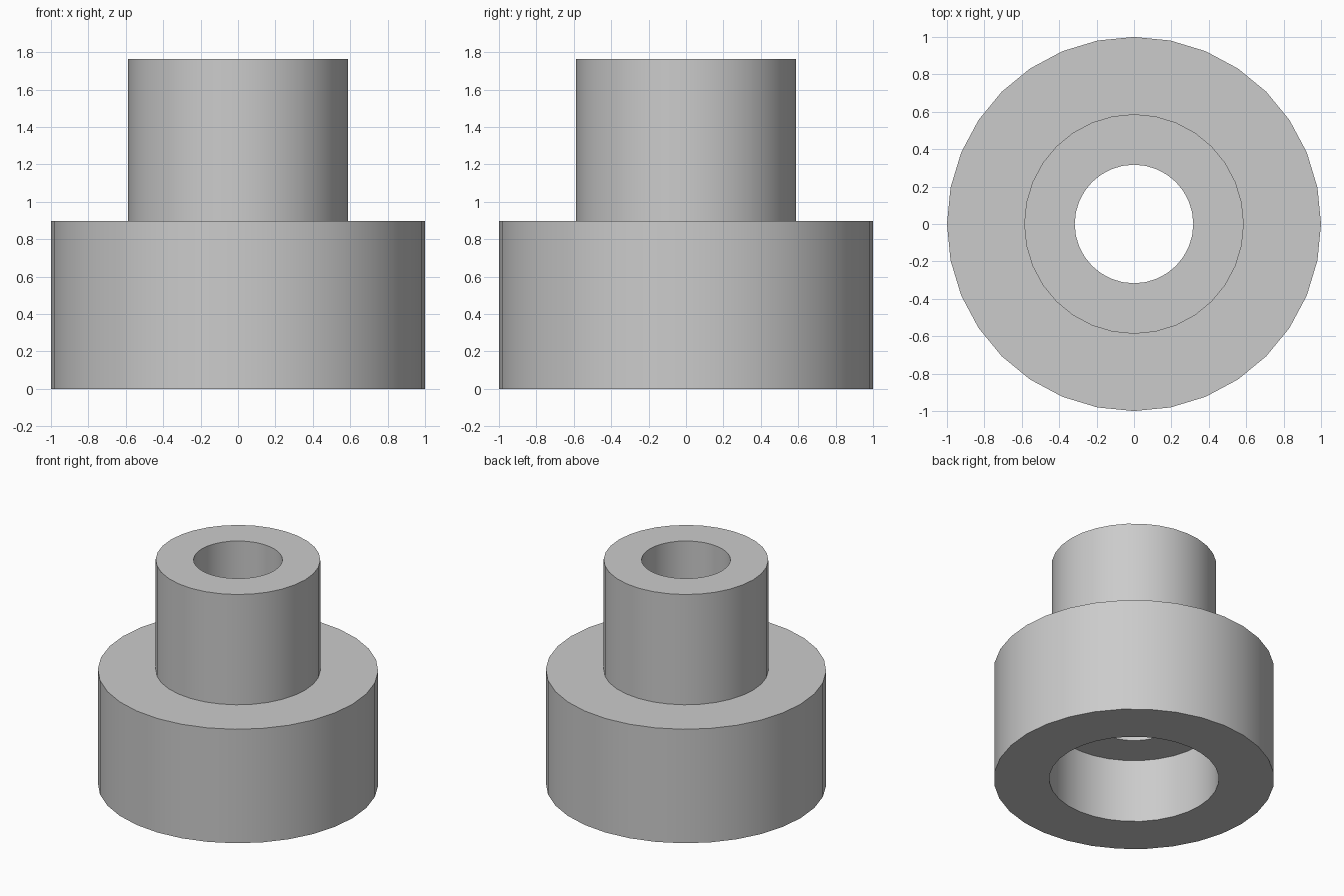
import bpy
import bmesh
import math

cube = bpy.data.objects.get("Cube")
if cube:
    bpy.data.objects.remove(cube, do_unlink=True)

SIDES = 32
BASE_R, NECK_R = 1.0, 0.587
BORE_R, RECESS_R = 0.317, 0.605
RECESS_Z, SHOULDER_Z, TOP_Z = 0.5, 0.897, 1.765

# Plain grey material
grey = bpy.data.materials.new("light grey")
grey.use_nodes = True
color = (0.6, 0.6, 0.6, 1)
grey.diffuse_color = color
grey.node_tree.nodes["Principled BSDF"].inputs["Base Color"].default_value = color

# Closed cross-section: outer wall up, then bore and recess back down
profile = [
    (BASE_R, 0), (BASE_R, SHOULDER_Z),
    (NECK_R, SHOULDER_Z), (NECK_R, TOP_Z),
    (BORE_R, TOP_Z), (BORE_R, RECESS_Z),
    (RECESS_R, RECESS_Z), (RECESS_R, 0),
]

# Stepped bushing, turned around the vertical axis
bm = bmesh.new()
verts = [bm.verts.new((r, 0, z)) for r, z in profile]
edges = [bm.edges.new((v, verts[(i + 1) % len(verts)])) for i, v in enumerate(verts)]
bmesh.ops.spin(bm, geom=verts + edges, cent=(0, 0, 0), axis=(0, 0, 1),
               angle=math.tau, steps=SIDES, use_merge=False)
bmesh.ops.remove_doubles(bm, verts=bm.verts[:], dist=0.0001)
bmesh.ops.recalc_face_normals(bm, faces=bm.faces[:])
mesh = bpy.data.meshes.new("stepped_bushing")
bm.to_mesh(mesh)
bm.free()
mesh.materials.append(grey)

bushing = bpy.data.objects.new("stepped_bushing", mesh)
bpy.context.collection.objects.link(bushing)
bpy.ops.object.select_all(action="DESELECT")
bushing.select_set(True)
bpy.context.view_layer.objects.active = bushing
bpy.ops.object.shade_smooth_by_angle(angle=math.radians(30))
